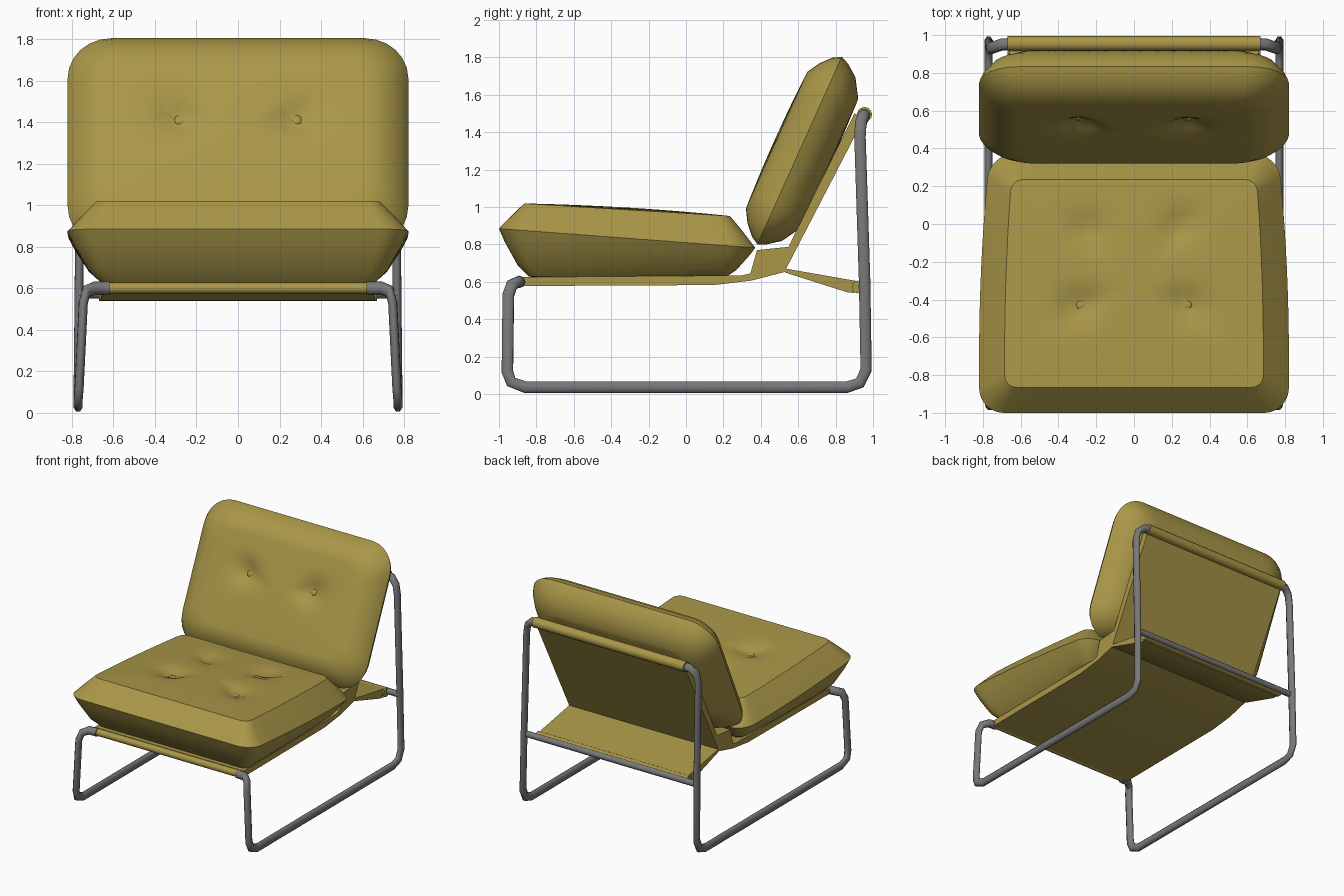
import bpy, bmesh, math
from mathutils import Vector

if "Cube" in bpy.data.objects:
    bpy.data.objects.remove(bpy.data.objects["Cube"])


def material(name, rgb):
    m = bpy.data.materials.new(name)
    m.diffuse_color = (*rgb, 1)
    m.use_nodes = True
    m.node_tree.nodes["Principled BSDF"].inputs["Base Color"].default_value = m.diffuse_color
    return m


MUSTARD = material("mustard fabric", (0.40, 0.31, 0.065))
STEEL = material("grey steel", (0.19, 0.19, 0.19))


def finish(name, bm, mat, angle=35):
    bmesh.ops.recalc_face_normals(bm, faces=bm.faces)
    me = bpy.data.meshes.new(name)
    bm.to_mesh(me)
    bm.free()
    ob = bpy.data.objects.new(name, me)
    bpy.context.collection.objects.link(ob)
    me.materials.append(mat)
    smooth(ob, angle)
    return ob


def smooth(ob, angle=35):
    bpy.ops.object.select_all(action='DESELECT')
    ob.select_set(True)
    bpy.context.view_layer.objects.active = ob
    bpy.ops.object.shade_smooth_by_angle(angle=math.radians(angle))


def rounded_rect(a, b, r, arc=6, edge=12):
    """Outline of a rounded rectangle with half sizes a, b."""
    corners = []
    for i, (sx, sy) in enumerate([(1, 1), (-1, 1), (-1, -1), (1, -1)]):
        corners.append([((a - r) * sx + r * math.cos(t), (b - r) * sy + r * math.sin(t))
                        for t in (math.pi / 2 * (i + k / arc) for k in range(arc + 1))])
    pts = []
    for i, c in enumerate(corners):
        n = corners[(i + 1) % 4][0]
        pts += c
        pts += [(c[-1][0] + (n[0] - c[-1][0]) * k / edge,
                 c[-1][1] + (n[1] - c[-1][1]) * k / edge) for k in range(1, edge)]
    return pts


def cushion(name, a, b, r, top, bottom, tufts, place):
    """Two puffed shells meeting at a seam; top/bottom are (inset, height) steps."""
    bm = bmesh.new()
    seam = rounded_rect(a, b, r)
    seam_ring = [bm.verts.new(place(u, v, 0)) for u, v in seam]
    for sign, steps in ((1, top), (-1, bottom)):
        rings = []
        for d, h in steps:
            rings.append([(u, v, h) for u, v in rounded_rect(a - d, b - d, max(r - d * 0.5, 0.03))])
        base, h0 = rings[-1], steps[-1][1]
        for k in range(1, 9):
            s = 1 - k / 9
            rings.append([(u * s, v * s, h0 + (1 - h0) * (1 - s * s)) for u, v, _ in base])
        prev = seam_ring

        def vert(u, v, h):
            if sign > 0:
                for tu, tv, depth in tufts:
                    h -= depth * math.exp(-((u - tu) ** 2 + (v - tv) ** 2) / 0.008)
            return bm.verts.new(place(u, v, sign * h))

        for ring in rings:
            cur = [vert(*p) for p in ring]
            for i in range(len(cur)):
                j = (i + 1) % len(cur)
                bm.faces.new((prev[i], prev[j], cur[j], cur[i]))
            prev = cur
        c = vert(0, 0, 1)
        for i in range(len(prev)):
            bm.faces.new((prev[i], prev[(i + 1) % len(prev)], c))
    finish(name, bm, MUSTARD)


def lerp(a, b, t):
    return a + (b - a) * t


# Seat cushion
def seat_place(u, v, h):
    y = v - 0.315
    seam = 0.885 - 0.075 * (y + 1)
    z = lerp(seam, 1.03 - 0.06 * (y + 0.86), h) if h > 0 else lerp(seam, 0.615, -h)
    return Vector((u * (1 - 0.06 * max(y + 0.7, 0) ** 2), y, z))


seat_tufts = [(-0.28, -0.115, 0.3), (0.28, -0.115, 0.3), (-0.25, 0.28, 0.25), (0.25, 0.3, 0.25)]
cushion("seat_cushion", 0.82, 0.685, 0.13, [(0.07, 0.5), (0.135, 0.93)],
        [(0.03, 0.25), (0.10, 0.72), (0.16, 0.95)], seat_tufts, seat_place)

# Back cushion, leaning backwards
UP, OUT = Vector((0, 0.41, 0.912)), Vector((0, -0.912, 0.41))


def back_place(u, v, h):
    n = -0.02 + (0.145 if h > 0 else 0.18) * h
    return Vector((u, 0, 0)) + UP * (1.437 + v) + OUT * n


back_tufts = [(-0.28, 0.077, 0.4), (0.28, 0.077, 0.4)]
cushion("back_cushion", 0.82, 0.55, 0.21, [(0.025, 0.3), (0.08, 0.65), (0.15, 0.93)],
        [(0.02, 0.25), (0.07, 0.62), (0.17, 0.96)], back_tufts, back_place)

# Buttons in the tufts
for label, tufts, place in (("seat", seat_tufts[:2], seat_place), ("back", back_tufts, back_place)):
    for i, (u, v, d) in enumerate(tufts):
        bm = bmesh.new()
        bmesh.ops.create_uvsphere(bm, u_segments=8, v_segments=6, radius=0.03)
        bmesh.ops.scale(bm, vec=(1, 1, 0.4), verts=bm.verts)
        ob = finish(f"{label}_button_{i + 1}", bm, MUSTARD)
        ob.location = place(u, v, 1 - d)
        if label == "back":
            ob.rotation_euler.x = math.radians(66)


# Fabric sling panels, as side profiles extruded across the chair
def panel(name, pts, half):
    bm = bmesh.new()
    f = bm.faces.new([bm.verts.new((-half, y, z)) for y, z in pts])
    ext = bmesh.ops.extrude_face_region(bm, geom=[f])
    bmesh.ops.translate(bm, vec=(2 * half, 0, 0),
                        verts=[g for g in ext["geom"] if isinstance(g, bmesh.types.BMVert)])
    finish(name, bm, MUSTARD)


panel("seat_sling", [(-0.87, 0.625), (0.3, 0.635), (0.52, 0.685), (0.535, 0.655),
                     (0.35, 0.607), (0.15, 0.583), (-0.87, 0.578)], 0.66)
panel("back_sling", [(0.49, 0.67), (0.53, 0.66), (0.955, 1.48), (0.90, 1.50)], 0.66)
panel("crease_fold", [(0.34, 0.63), (0.52, 0.67), (0.575, 0.79), (0.38, 0.77)], 0.66)
panel("rear_sling", [(0.51, 0.675), (0.91, 0.605), (0.90, 0.54), (0.86, 0.545), (0.53, 0.65)], 0.66)


# Bars across the chair
def bar(name, y, z, r, half, mat):
    bm = bmesh.new()
    bmesh.ops.create_cone(bm, cap_ends=True, segments=12, radius1=r, radius2=r, depth=2 * half)
    ob = finish(name, bm, mat, 40)
    ob.rotation_euler.y = math.pi / 2
    ob.location = (0, y, z)


bar("front_sling_sleeve", -0.885, 0.60, 0.027, 0.67, MUSTARD)
bar("top_sling_sleeve", 0.955, 1.495, 0.04, 0.67, MUSTARD)
bar("rear_sling_sleeve", 0.92, 0.573, 0.034, 0.67, MUSTARD)
bar("rear_crossbar", 0.945, 0.575, 0.024, 0.77, STEEL)

# Bent tube side frames, flattened sideways
PATH = [(0.62, -0.89, 0.60), (0.69, -0.895, 0.60), (0.73, -0.93, 0.585), (0.745, -0.95, 0.53),
        (0.765, -0.955, 0.12), (0.77, -0.935, 0.065), (0.77, -0.86, 0.037), (0.77, 0.86, 0.037),
        (0.77, 0.93, 0.06), (0.77, 0.963, 0.13), (0.765, 0.955, 0.6), (0.76, 0.93, 1.38),
        (0.745, 0.935, 1.45), (0.70, 0.95, 1.49), (0.62, 0.955, 1.495)]
for side, sx in (("left", -1), ("right", 1)):
    cu = bpy.data.curves.new(side + "_frame", 'CURVE')
    cu.dimensions = '3D'
    cu.bevel_depth = 0.033
    cu.bevel_resolution = 2
    cu.use_fill_caps = True
    sp = cu.splines.new('POLY')
    sp.points.add(len(PATH) - 1)
    for p, (x, y, z) in zip(sp.points, PATH):
        p.co = (sx * (x - 0.77) / 0.7, y, z, 1)
    cu.materials.append(STEEL)
    ob = bpy.data.objects.new(side + "_frame", cu)
    bpy.context.collection.objects.link(ob)
    ob.location.x = sx * 0.77
    ob.scale.x = 0.7
    bpy.ops.object.select_all(action='DESELECT')
    ob.select_set(True)
    bpy.context.view_layer.objects.active = ob
    bpy.ops.object.convert(target='MESH')
    smooth(bpy.context.view_layer.objects.active, 50)
